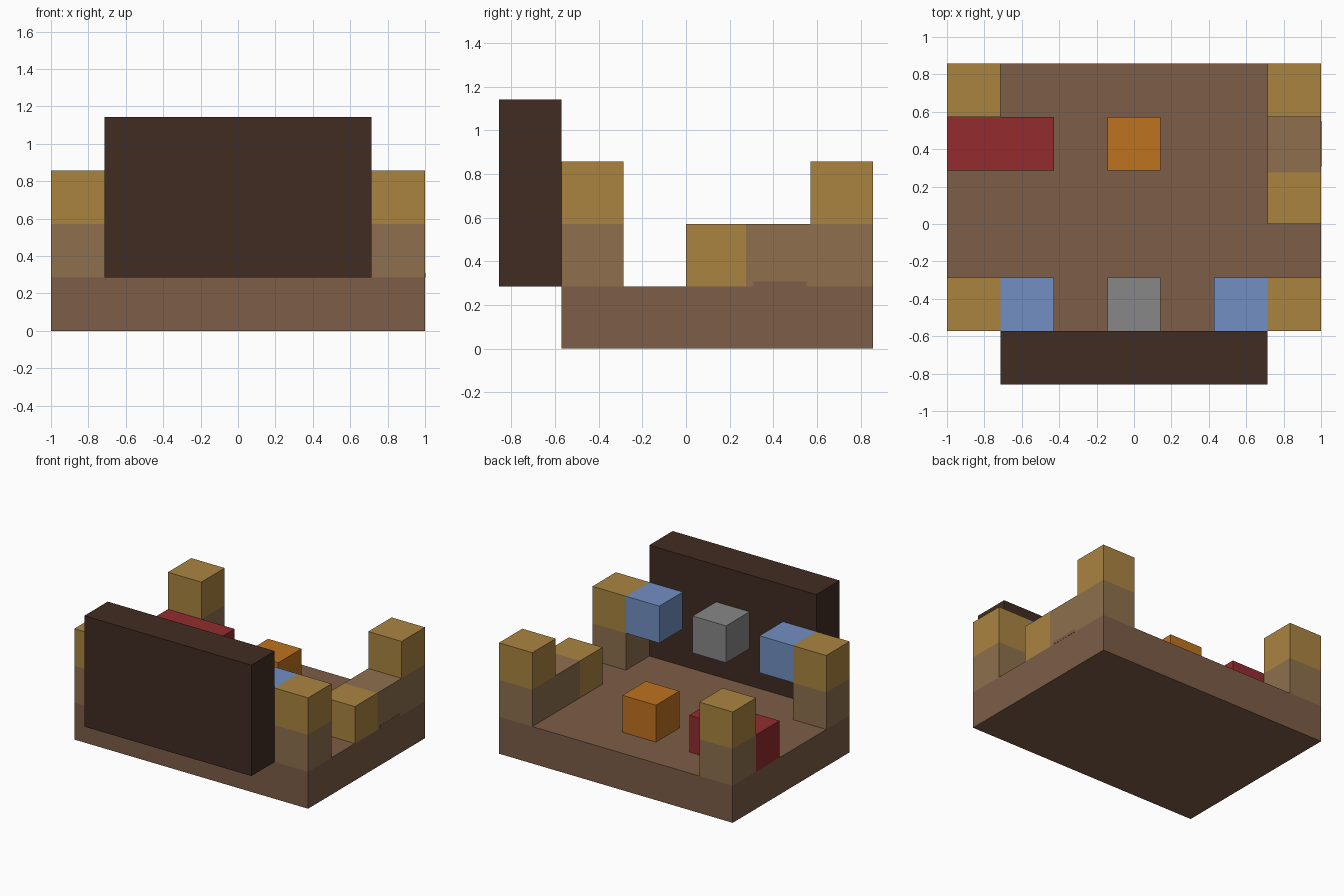
import bpy
import bmesh
from mathutils import Vector

if "Cube" in bpy.data.objects:
    bpy.data.objects.remove(bpy.data.objects["Cube"], do_unlink=True)

U = 2 / 7  # one block; every part sits on this lattice
OFFSET = Vector((-3.5, -3, 0))


def material(name, hex_code):
    srgb = [int(hex_code[i:i + 2], 16) / 255 for i in (0, 2, 4)]
    colour = [((c + 0.055) / 1.055) ** 2.4 for c in srgb] + [1]
    mat = bpy.data.materials.new(name)
    mat.use_nodes = True
    mat.diffuse_color = colour
    bsdf = mat.node_tree.nodes["Principled BSDF"]
    bsdf.inputs["Base Color"].default_value = colour
    bsdf.inputs["Roughness"].default_value = 0.9
    return mat


wood = material("floor brown", "7d5d47")
dark = material("dark brown", "412c22")
tan = material("dull tan", "8e704d")
gold = material("golden tan", "aa8440")
red = material("deep red", "932c2e")
orange = material("orange", "be7220")
blue = material("soft blue", "728fc2")
grey = material("grey", "878787")


def block(name, low, size, mats, cut=None):
    """Box in block units; cut=(axis, distance) gives the far part the second material."""
    low, size = Vector(low), Vector(size)
    bm = bmesh.new()
    bmesh.ops.create_cube(bm, size=1)
    for v in bm.verts:
        v.co = (low + (v.co + Vector((0.5, 0.5, 0.5))) * size + OFFSET) * U
    if cut:
        axis, distance = cut
        point = (low + OFFSET) * U
        point[axis] += distance * U
        normal = Vector((0, 0, 0))
        normal[axis] = 1
        bmesh.ops.bisect_plane(bm, geom=bm.verts[:] + bm.edges[:] + bm.faces[:],
                               plane_co=point, plane_no=normal)
        for f in bm.faces:
            f.material_index = int(f.calc_center_median()[axis] > point[axis] + 1e-5)
    mesh = bpy.data.meshes.new(name)
    bm.to_mesh(mesh)
    bm.free()
    for m in mats:
        mesh.materials.append(m)
    obj = bpy.data.objects.new(name, mesh)
    bpy.context.collection.objects.link(obj)
    return obj


# Floor slab and the tall front board
block("floor", (0, 1, 0), (7, 5, 1), [wood])
block("front_board", (1, 0, 1), (5, 1, 3), [dark])

# Two-tone corner posts
for side, x in (("right", 0), ("left", 6)):
    for end, y in (("front", 1), ("back", 5)):
        block(f"{end}_{side}_post", (x, y, 1), (1, 1, 2), [tan, gold], (2, 1))

# Low side rail: golden front end, dull back end, brown foot along its outer edge
block("side_rail", (6, 3, 1), (1, 2, 1), [gold, tan], (1, 0.96))
block("rail_foot", (6.99, 4.08, 1), (0.015, 0.85, 0.08), [wood])

# Raised blocks behind the board
for side, x in (("right", 1), ("left", 5)):
    block(f"{side}_blue_block", (x, 1, 2), (1, 1, 1), [blue])
block("grey_block", (3, 1, 2), (1, 1, 1), [grey])

# Blocks standing on the floor
block("orange_block", (3, 4, 1), (1, 1, 1), [orange])
block("red_bench", (0, 4, 1), (2, 1, 1), [red])
